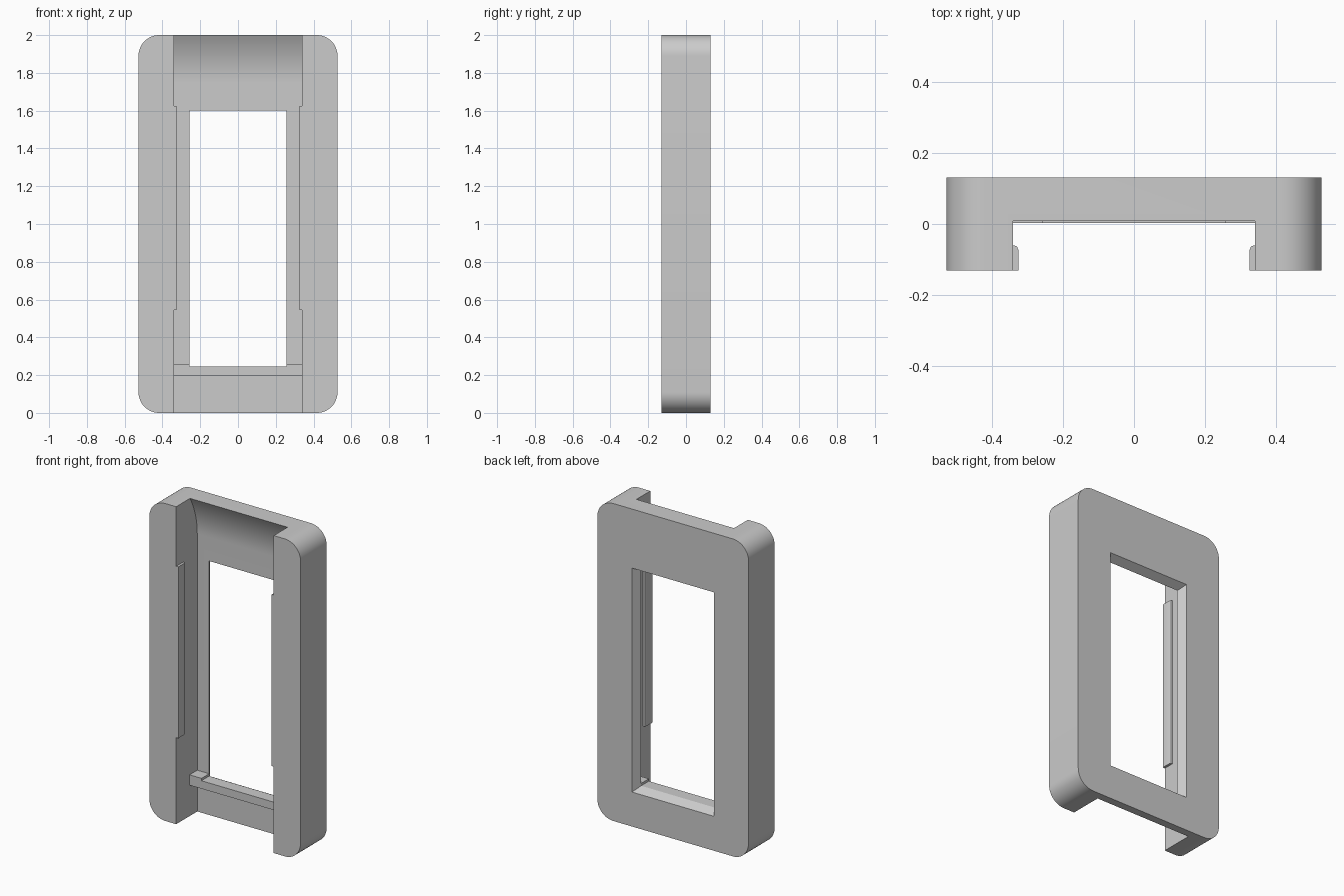
import bpy, bmesh, math
from mathutils import Vector

cube = bpy.data.objects.get("Cube")
if cube:
    bpy.data.objects.remove(cube, do_unlink=True)

grey = bpy.data.materials.new("plain_grey")
grey.use_nodes = True
grey.diffuse_color = (0.6, 0.6, 0.6, 1)
grey.node_tree.nodes["Principled BSDF"].inputs["Base Color"].default_value = (0.6, 0.6, 0.6, 1)

HALF_W, HEIGHT, HALF_D, RADIUS = 0.527, 2.0, 0.13, 0.11
CHANNEL, FLOOR = 0.34, 0.08


def loft(name, rings):
    """Solid skinned through matching rings of points, capped at both ends."""
    bm = bmesh.new()
    loops = [[bm.verts.new(p) for p in ring] for ring in rings]
    n = len(loops[0])
    for a, b in zip(loops, loops[1:]):
        for i in range(n):
            j = (i + 1) % n
            bm.faces.new((a[i], a[j], b[j], b[i]))
    bm.faces.new(loops[0])
    bm.faces.new(loops[-1])
    bmesh.ops.recalc_face_normals(bm, faces=bm.faces)
    mesh = bpy.data.meshes.new(name)
    bm.to_mesh(mesh)
    bm.free()
    mesh.materials.append(grey)
    obj = bpy.data.objects.new(name, mesh)
    bpy.context.collection.objects.link(obj)
    return obj


def activate(obj):
    bpy.ops.object.select_all(action='DESELECT')
    obj.select_set(True)
    bpy.context.view_layer.objects.active = obj


def cut(obj, cutter):
    cutter.hide_render = True
    mod = obj.modifiers.new("cut", 'BOOLEAN')
    mod.operation, mod.solver, mod.object = 'DIFFERENCE', 'EXACT', cutter
    activate(obj)
    bpy.ops.object.modifier_apply(modifier=mod.name)
    bpy.data.objects.remove(cutter, do_unlink=True)


# Frame: rounded rectangle extruded front to back
outline = []
steps = 12
for k, (sx, top) in enumerate([(1, True), (-1, True), (-1, False), (1, False)]):
    cx = sx * (HALF_W - RADIUS)
    cz = HEIGHT - RADIUS if top else RADIUS
    for i in range(steps + 1):
        a = math.pi / 2 * (k + i / steps)
        outline.append((cx + RADIUS * math.cos(a), cz + RADIUS * math.sin(a)))
frame = loft("frame", [[(x, y, z) for x, z in outline] for y in (-HALF_D, HALF_D)])

# Front channel, with a ledge near the bottom and a floor that curves out at the top
profile = [(-0.3, -0.1), (FLOOR, -0.1), (FLOOR, 0.195), (0.003, 0.195),
           (0.003, 0.26), (FLOOR, 0.26)]
for i in range(13):
    t = i / 12
    profile.append((FLOOR - 0.072 * t * t, 1.75 + 0.25 * t))
profile += [(0.008, 2.1), (-0.3, 2.1)]
cut(frame, loft("channel_cutter", [[(x, y, z) for y, z in profile] for x in (-CHANNEL, CHANNEL)]))


# Window opening, flared towards the back
def window_ring(y, grow):
    x, low, high = 0.257 + grow, 0.245 - grow, 1.6 + grow
    return [(-x, y, low), (x, y, low), (x, y, high), (-x, y, high)]


cut(frame, loft("window_cutter", [window_ring(-0.2, 0), window_ring(FLOOR, 0),
                                  window_ring(HALF_D, 0.028), window_ring(0.2, 0.028)]))
activate(frame)
bpy.ops.object.shade_smooth_by_angle(angle=math.radians(25))

# Retaining rails on the inner walls, rounded on the hidden inner edge
for side, label in ((1, "left"), (-1, "right")):
    section = [(CHANNEL + 0.005, -HALF_D), (0.325, -HALF_D), (0.325, -0.072),
               (0.329, -0.063), (0.337, -0.06), (CHANNEL + 0.005, -0.06)]
    rail = loft(label + "_rail", [[(side * x, y, z) for x, y in section] for z in (0.545, 1.625)])
    activate(rail)
    bpy.ops.object.shade_smooth_by_angle(angle=math.radians(40))
